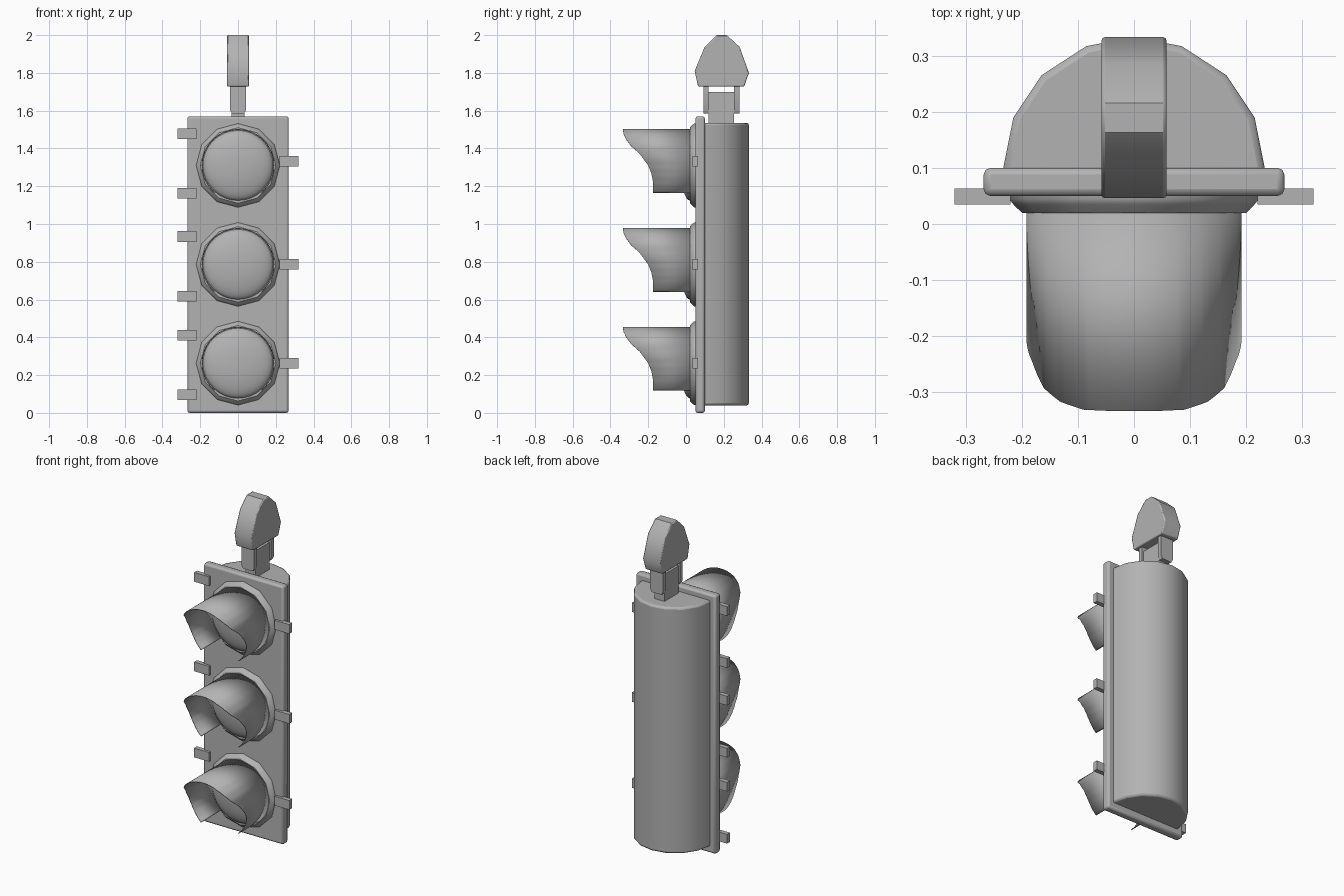
import bpy, bmesh
from math import sin, cos, pi, radians
from mathutils import Vector

if "Cube" in bpy.data.objects:
    bpy.data.objects.remove(bpy.data.objects["Cube"])

grey = bpy.data.materials.new("dark_grey")
grey.diffuse_color = (.45, .45, .45, 1)
grey.use_nodes = True
grey.node_tree.nodes["Principled BSDF"].inputs["Base Color"].default_value = grey.diffuse_color


def finish(name, bm, bevel=0.0, angle=35, segs=2):
    bmesh.ops.recalc_face_normals(bm, faces=bm.faces)
    me = bpy.data.meshes.new(name)
    bm.to_mesh(me)
    bm.free()
    me.materials.append(grey)
    ob = bpy.data.objects.new(name, me)
    bpy.context.collection.objects.link(ob)
    if bevel:
        m = ob.modifiers.new("bevel", 'BEVEL')
        m.width, m.segments = bevel, segs
        m.limit_method, m.angle_limit = 'ANGLE', radians(45)
    bpy.ops.object.select_all(action='DESELECT')
    bpy.context.view_layer.objects.active = ob
    ob.select_set(True)
    bpy.ops.object.shade_smooth_by_angle(angle=radians(angle))
    return ob


def prism(name, pts, push, bevel=0.0, angle=35):
    """Extrude a closed outline of 3D points along a vector."""
    bm = bmesh.new()
    f = bm.faces.new([bm.verts.new(p) for p in pts])
    r = bmesh.ops.extrude_face_region(bm, geom=[f])
    bmesh.ops.translate(bm, vec=Vector(push),
                        verts=[v for v in r["geom"] if isinstance(v, bmesh.types.BMVert)])
    return finish(name, bm, bevel, angle)


def box(name, x0, x1, y0, y1, z0, z1, bevel=0.0):
    pts = [(x0, y0, z0), (x1, y0, z0), (x1, y1, z0), (x0, y1, z0)]
    return prism(name, pts, (0, 0, z1 - z0), bevel)


def lathe(name, profile, n, zc, angle=35):
    """Revolve (radius, y) points about the y axis; both ends are closed."""
    bm = bmesh.new()
    rings = [[bm.verts.new((r * sin(2 * pi * i / n), y, zc + r * cos(2 * pi * i / n)))
              for i in range(n)] for r, y in profile]
    for a, b in zip(rings, rings[1:]):
        for i in range(n):
            bm.faces.new((a[i], a[(i + 1) % n], b[(i + 1) % n], b[i]))
    bm.faces.new(rings[-1])
    bm.faces.new(rings[0])
    return finish(name, bm, angle=angle)


# visor rim: (degrees from top, y of the front edge)
RIM = [(0, -.333), (14, -.333), (28, -.331), (43, -.317), (57, -.292), (71, -.245),
       (81, -.222), (90, -.2), (103, -.183), (115, -.176), (127, -.175), (139, -.175)]


def visor(name, zc, r=.19, cuts=4):
    bm = bmesh.new()
    arc = [(-a, y) for a, y in RIM[:0:-1]] + RIM
    fine = [(a + (b - a) * k / cuts, y + (w - y) * k / cuts)
            for (a, y), (b, w) in zip(arc, arc[1:]) for k in range(cuts)] + [arc[-1]]
    rows = []
    for a, y in fine:
        x, z = r * sin(radians(a)), zc + r * cos(radians(a))
        rows.append((bm.verts.new((x, .025, z)), bm.verts.new((x, y, z))))
    for p, q in zip(rows, rows[1:]):
        bm.faces.new((p[0], q[0], q[1], p[1]))
    ob = finish(name, bm)
    m = ob.modifiers.new("wall", 'SOLIDIFY')
    m.thickness, m.offset = .004, 0


# front plate and rounded rear housing
box("front_plate", -.268, .268, .05, .10, 0, 1.57, .012)
half = [(.235, .09), (.215, .19), (.165, .265), (.085, .317)]
outline = half + [(0, .333)] + [(-x, y) for x, y in reversed(half)]
prism("rear_housing", [(x, y, .04) for x, y in outline], (0, 0, 1.495), .012, 40)

# three lamps: bezel, lens, visor, hinges and latch
for i, zc in enumerate((.263, .786, 1.31)):
    n = i + 1
    lathe(f"bezel_{n}", [(.222, .06), (.222, .044), (.215, .035), (.2, .02)], 12, zc, 40)
    dome = [(.186 * cos(t * pi / 16), .021 - .05 * sin(t * pi / 16)) for t in range(8)]
    lathe(f"lens_{n}", dome, 32, zc, 60)
    visor(f"visor_{n}", zc)
    for k, dz in enumerate((.148, -.168)):
        z = zc + dz + (.02 if i == 2 else 0)
        box(f"hinge_{n}_{k + 1}", -.32, -.22, .035, .063, z - .028, z + .028)
    z = zc + (.022 if i == 2 else 0)
    box(f"latch_{n}", .22, .32, .035, .063, z - .028, z + .028)

# hanger: neck block, clamp straps with tapered ends, and cap
box("hanger_neck", -.034, .034, .12, .255, 1.52, 1.70)
strap = [(-.043, 1.74), (-.043, 1.605), (-.032, 1.585),
         (.032, 1.585), (.043, 1.605), (.043, 1.74)]
for name, y0, y1 in (("front_strap", .093, .12), ("rear_strap", .255, .282)):
    prism(name, [(x, y0, z) for x, z in strap], (0, y1 - y0, 0))
cap = [(.064, 1.727), (.308, 1.727), (.333, 1.80), (.284, 1.937),
       (.216, 2.0), (.163, 2.0), (.098, 1.937), (.046, 1.81)]
prism("hanger_cap", [(-.058, y, z) for y, z in cap], (.116, 0, 0), .006, 40)
